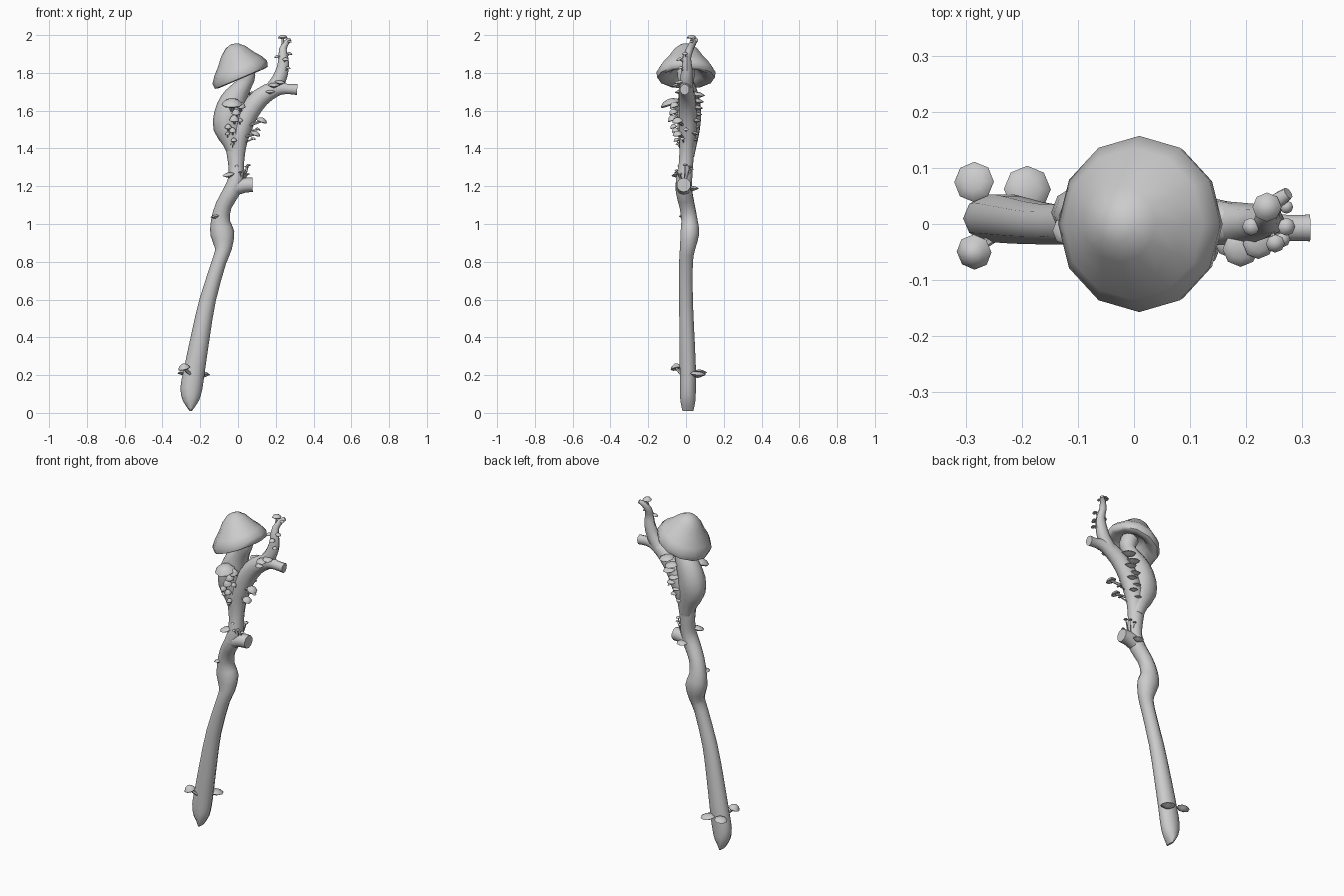
import bpy, bmesh, math, random
from mathutils import Vector as V

random.seed(4)


def finish(bm, name, angle=50):
    bmesh.ops.recalc_face_normals(bm, faces=bm.faces)
    me = bpy.data.meshes.new(name)
    bm.to_mesh(me)
    bm.free()
    ob = bpy.data.objects.new(name, me)
    bpy.context.collection.objects.link(ob)
    bpy.ops.object.select_all(action='DESELECT')
    ob.select_set(True)
    bpy.context.view_layer.objects.active = ob
    bpy.ops.object.shade_smooth_by_angle(angle=math.radians(angle))
    return ob


def spline(pts, n=2):
    # Catmull-Rom refinement of (x, y, z, rx, ry) points
    P = [pts[0]] + pts + [pts[-1]]
    out = []
    for i in range(1, len(P) - 2):
        for k in range(n):
            t = k / n
            out.append([0.5 * (2 * b + (c - a) * t + (2 * a - 5 * b + 4 * c - d) * t * t
                               + (3 * b - a - 3 * c + d) * t ** 3)
                        for a, b, c, d in zip(P[i - 1], P[i], P[i + 1], P[i + 2])])
    return out + [list(pts[-1])]


def tube(name, pts, sides=10):
    pts = spline([p if len(p) == 5 else p + (p[3],) for p in pts])
    bm = bmesh.new()
    rings = []
    for i, p in enumerate(pts):
        a, b = pts[max(i - 1, 0)], pts[min(i + 1, len(pts) - 1)]
        t = (V(b[:3]) - V(a[:3])).normalized()
        u = V((0, 1, 0)).cross(t).normalized()
        v = t.cross(u)
        rings.append([bm.verts.new(V(p[:3]) + u * p[3] * math.cos(w) + v * p[4] * math.sin(w))
                      for w in (2 * math.pi * k / sides for k in range(sides))])
    for r, s in zip(rings, rings[1:]):
        for k in range(sides):
            j = (k + 1) % sides
            bm.faces.new((r[k], r[j], s[j], s[k]))
    bm.faces.new(rings[0])
    bm.faces.new(rings[-1])
    return finish(bm, name)


def lathe(bm, origin, axis, profile, sides=8, lean=V((0, 0, 0))):
    # profile of (radius, height); first and last points may sit on the axis
    q = V((0, 0, 1)).rotation_difference(V(axis))
    rings = []
    for r, h in profile:
        c = V(origin) + lean * h
        ang = [2 * math.pi * k / sides for k in range(sides)] if r > 0 else [0]
        rings.append([bm.verts.new(c + q @ V((r * math.cos(w), r * math.sin(w), h))) for w in ang])
    for a, b in zip(rings, rings[1:]):
        for k in range(sides):
            j = (k + 1) % sides
            f = [a[k % len(a)], a[j % len(a)], b[j % len(b)], b[k % len(b)]]
            bm.faces.new(list(dict.fromkeys(f)))


def mushrooms(name, items, dome=0.6):
    # each item: stem base, cap centre, cap radius
    bm = bmesh.new()
    for base, top, R in items:
        d = V(top) - V(base)
        L = d.length
        lathe(bm, base, d, [(0, 0), (R * .3, 0), (R * .22, L), (0, L)], 6)
        axis = d.normalized() * .5 + V((0, 0, 1))
        lathe(bm, top, axis, [(0, R * .12), (R * .9, -R * .12), (R, 0), (R * .72, R * dome * .65),
                              (R * .3, R * dome), (0, R * dome * 1.05)])
    return finish(bm, name)


def shelves(name, items):
    # each item: disc centre, radius, outward lean
    bm = bmesh.new()
    for c, R, lean in items:
        lathe(bm, c, V((lean[0], lean[1], 1)),
              [(0, -R * .5), (R * .45, -R * .32), (R, 0), (R * .95, R * .1), (R * .5, R * .3), (0, R * .34)])
    return finish(bm, name)


# Main staff with chisel foot, knee and neck
tube("staff_shaft", [
    (-.25, .01, .01, .006, .03), (-.25, .01, .065, .043, .042), (-.247, .01, .13, .058, .044),
    (-.232, .01, .22, .056, .045), (-.20, .005, .4, .05, .042), (-.16, 0, .6, .043, .038),
    (-.10, 0, .8, .038, .038), (-.078, .008, .87, .045, .042), (-.083, .02, .95, .064, .052),
    (-.093, .018, 1.02, .05, .045), (-.075, .005, 1.1, .043, .042), (-.035, -.01, 1.17, .045, .045),
    (-.01, -.01, 1.24, .042, .045), (-.01, 0, 1.32, .042, .04), (-.01, .005, 1.42, .055, .042),
    (.015, .01, 1.5, .055, .05), (.055, .01, 1.59, .055, .05), (.12, .005, 1.67, .05, .045),
    (.2, -.002, 1.715, .04, .035), (.26, -.007, 1.715, .027, .025), (.313, -.007, 1.712, .029, .025)])
# Swollen left limb that carries the large mushroom
tube("staff_bulge", [
    (-.01, .005, 1.36, .04), (-.025, .01, 1.43, .055, .05), (-.05, .015, 1.51, .08, .062),
    (-.05, .015, 1.58, .077, .068), (-.025, .015, 1.65, .07, .06), (.005, .01, 1.7, .055, .05),
    (.035, 0, 1.745, .042), (.045, 0, 1.78, .047), (.03, 0, 1.82, .05)])
# Rising twig
tube("upper_twig", [
    (.17, 0, 1.70, .04), (.215, .002, 1.76, .038, .034), (.238, .005, 1.83, .032, .028),
    (.24, .005, 1.88, .026, .022), (.238, .02, 1.925, .02), (.255, .04, 1.96, .016),
    (.275, .055, 1.975, .011)], 8)
# Cut branch stub at the neck
tube("neck_stub", [(-.03, -.012, 1.19, .045), (.03, -.012, 1.205, .04), (.078, -.012, 1.207, .038)])

# Large cap, hollow underneath
bm = bmesh.new()
lathe(bm, (.018, 0, 1.775), (-.39, 0, .92), [
    (0, .06), (.06, .055), (.085, .02), (.135, -.005), (.152, 0), (.157, .03), (.135, .065),
    (.105, .098), (.068, .148), (.035, .175), (0, .185)], 12, V((.1, 0, .04)))
finish(bm, "large_cap", 60)

# Foot fungi
mushrooms("foot_mushroom", [((-.245, -.02, .2), (-.285, -.05, .235), .032)], .8)
shelves("foot_shelves", [((-.285, .075, .215), .036, (-.2, .1)), ((-.19, .062, .205), .042, (.1, .1)),
                         ((-.12, -.012, 1.04), .026, (-.2, 0))])
# Neck fungi
shelves("neck_shelves", [((-.05, -.045, 1.26), .033, (-.2, -.2)), ((.0, .035, 1.19), .032, (0, .1)),
                         ((-.02, -.035, 1.25), .02, (0, -.2))])
tiny = []
for k in range(9):
    a = 2 * math.pi * k / 9 - 1.9
    b = V((.022 + .012 * math.cos(a), -.012 + .02 * math.sin(a), 1.235))
    tiny.append((b, b + V((.022 * math.cos(a), .022 * math.sin(a), random.uniform(.025, .08))),
                 random.uniform(.009, .014)))
mushrooms("neck_mushrooms", tiny)

# Front fungi below the big cap
mushrooms("front_mushroom", [((-.03, -.03, 1.6), (-.032, -.08, 1.635), .056)], .5)
mushrooms("front_cluster", [
    ((x, -.03, z - .02), (x, y, z), r) for x, y, z, r in (
        (.015, -.06, 1.62, .026), (-.01, -.065, 1.585, .024), (-.02, -.07, 1.55, .026),
        (.01, -.055, 1.545, .016), (-.052, -.065, 1.51, .019), (-.028, -.055, 1.49, .02),
        (-.055, -.055, 1.475, .013), (-.022, -.05, 1.44, .016), (-.03, -.045, 1.42, .01))], 1.0)
# Right side fungi
mushrooms("side_mushrooms", [
    ((.05, -.01, 1.52), (.125, -.045, 1.545), .03), ((.03, -.01, 1.46), (.092, -.045, 1.475), .027),
    ((.04, 0, 1.49), (.105, .0, 1.5), .015), ((.03, -.01, 1.43), (.08, -.02, 1.45), .014)])
# Shelf ladder up the back
shelves("back_shelves", [
    ((.075 - .0075 * i + .012 * (-1) ** i, .058 - .002 * i, 1.685 - .034 * i), .042 - .003 * i, (.1, .15))
    for i in range(8)])
# Fungi on the right branch and twig
shelves("branch_shelves", [((.19, -.045, 1.735), .032, (0, -.2)), ((.222, -.035, 1.75), .028, (.1, -.2)),
                           ((.17, -.035, 1.70), .025, (0, -.2))])
mushrooms("twig_mushrooms", [
    ((.238, .02, 1.93), (.237, .03, 1.985), .026), ((.24, .005, 1.87), (.272, -.005, 1.9), .016),
    ((.24, .005, 1.85), (.252, -.035, 1.87), .017), ((.24, .01, 1.86), (.208, -.005, 1.885), .016),
    ((.24, .0, 1.8), (.265, -.028, 1.825), .014), ((.26, .045, 1.95), (.272, .03, 1.965), .012)])
